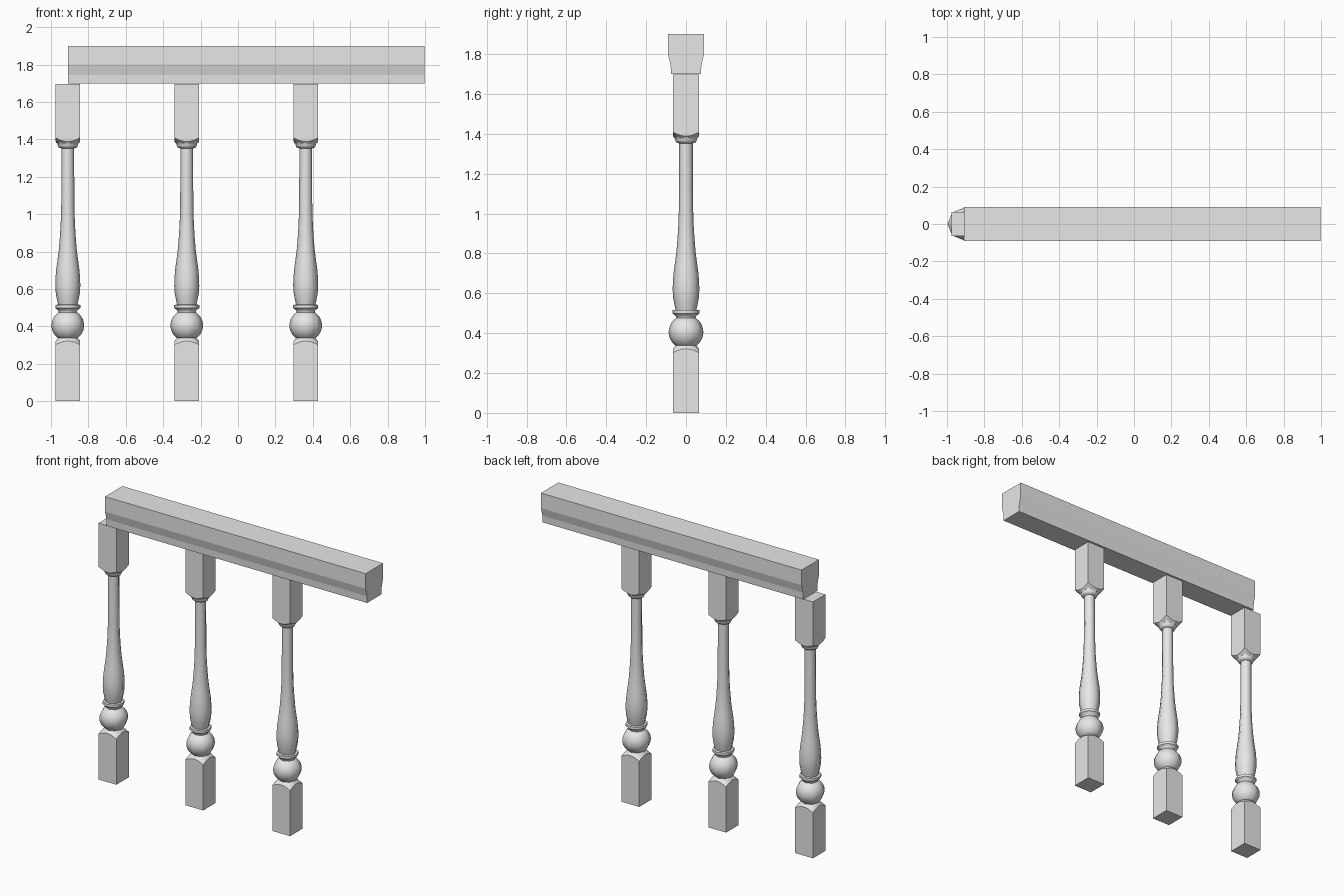
import bpy, bmesh, math

cube = bpy.data.objects.get("Cube")
if cube:
    bpy.data.objects.remove(cube, do_unlink=True)

grey = bpy.data.materials.new("plain grey")
grey.use_nodes = True
grey.diffuse_color = (0.8, 0.8, 0.8, 1)
grey.node_tree.nodes["Principled BSDF"].inputs["Base Color"].default_value = (0.8, 0.8, 0.8, 1)

SIDES = 8
HALF = 0.065      # half width of the square blocks
POST_X = (-0.91, -0.274, 0.362)


def loft(name, rings, location=(0, 0, 0), smooth_angle=None):
    """Skin a stack of equally sized rings and cap both ends."""
    bm = bmesh.new()
    loops = [[bm.verts.new(p) for p in ring] for ring in rings]
    n = len(loops[0])
    for a, b in zip(loops, loops[1:]):
        for i in range(n):
            j = (i + 1) % n
            bm.faces.new((a[i], a[j], b[j], b[i]))
    bm.faces.new(loops[0])
    bm.faces.new(loops[-1])
    bmesh.ops.recalc_face_normals(bm, faces=bm.faces)
    mesh = bpy.data.meshes.new(name)
    bm.to_mesh(mesh)
    bm.free()
    mesh.materials.append(grey)
    obj = bpy.data.objects.new(name, mesh)
    obj.location = location
    bpy.context.collection.objects.link(obj)
    if smooth_angle:
        bpy.ops.object.select_all(action='DESELECT')
        obj.select_set(True)
        bpy.context.view_layer.objects.active = obj
        bpy.ops.object.shade_smooth_by_angle(angle=math.radians(smooth_angle))
    return obj


def circle(r, z, n=SIDES):
    return [(r * math.cos(i * math.tau / n), r * math.sin(i * math.tau / n), z)
            for i in range(n)]


def square(height, n=32):
    """Square ring whose height depends on the distance from the axis."""
    ring = []
    for i in range(n):
        a = i * math.tau / n
        r = HALF / max(abs(math.cos(a)), abs(math.sin(a)))
        ring.append((r * math.cos(a), r * math.sin(a), height(r)))
    return ring


def block(name, x, flat_z, mid_z, tip_z, tip_r):
    """Square block with one turned end, which leaves an arch on each side."""
    slope = (0.02 if mid_z > flat_z else -0.02) / (HALF * (math.sqrt(2) - 1))
    loft(name, [square(lambda r: flat_z),
                square(lambda r: mid_z - slope * (r - HALF)),
                circle(tip_r, tip_z, 32)], (x, 0, 0))


# Turned profile: ball, ring, vase, shaft and collar
ball = [(0.087 * math.cos(a), 0.405 + 0.085 * math.sin(a))
        for a in (math.radians(d) for d in range(-56, 57, 8))]
ring = [(0.05, 0.485), (0.067, 0.498), (0.067, 0.515), (0.052, 0.517)]
vase = [(0.057, 0.54), (0.064, 0.575), (0.067, 0.615), (0.066, 0.655),
        (0.062, 0.705), (0.055, 0.755), (0.048, 0.81), (0.043, 0.87),
        (0.038, 0.95), (0.035, 1.05)]
collar = [(0.034, 1.352), (0.049, 1.357), (0.055, 1.37), (0.055, 1.376),
          (0.062, 1.382), (0.062, 1.392)]
profile = ball + ring + vase + collar

for number, x in enumerate(POST_X, 1):
    block(f"lower_block_{number}", x, 0.0, 0.322, 0.34, 0.05)
    block(f"upper_block_{number}", x, 1.697, 1.388, 1.378, 0.054)
    loft(f"turned_spindle_{number}", [circle(r, z) for r, z in profile],
         (x, 0, 0), 50)

# Handrail: wide top, sloped shoulder, narrow base
half_rail = [(0.075, 1.70), (0.077, 1.745), (0.091, 1.80), (0.091, 1.90)]
section = half_rail + [(-y, z) for y, z in reversed(half_rail)]
loft("handrail", [[(x, y, z) for y, z in section] for x in (-0.91, 0.998)])
